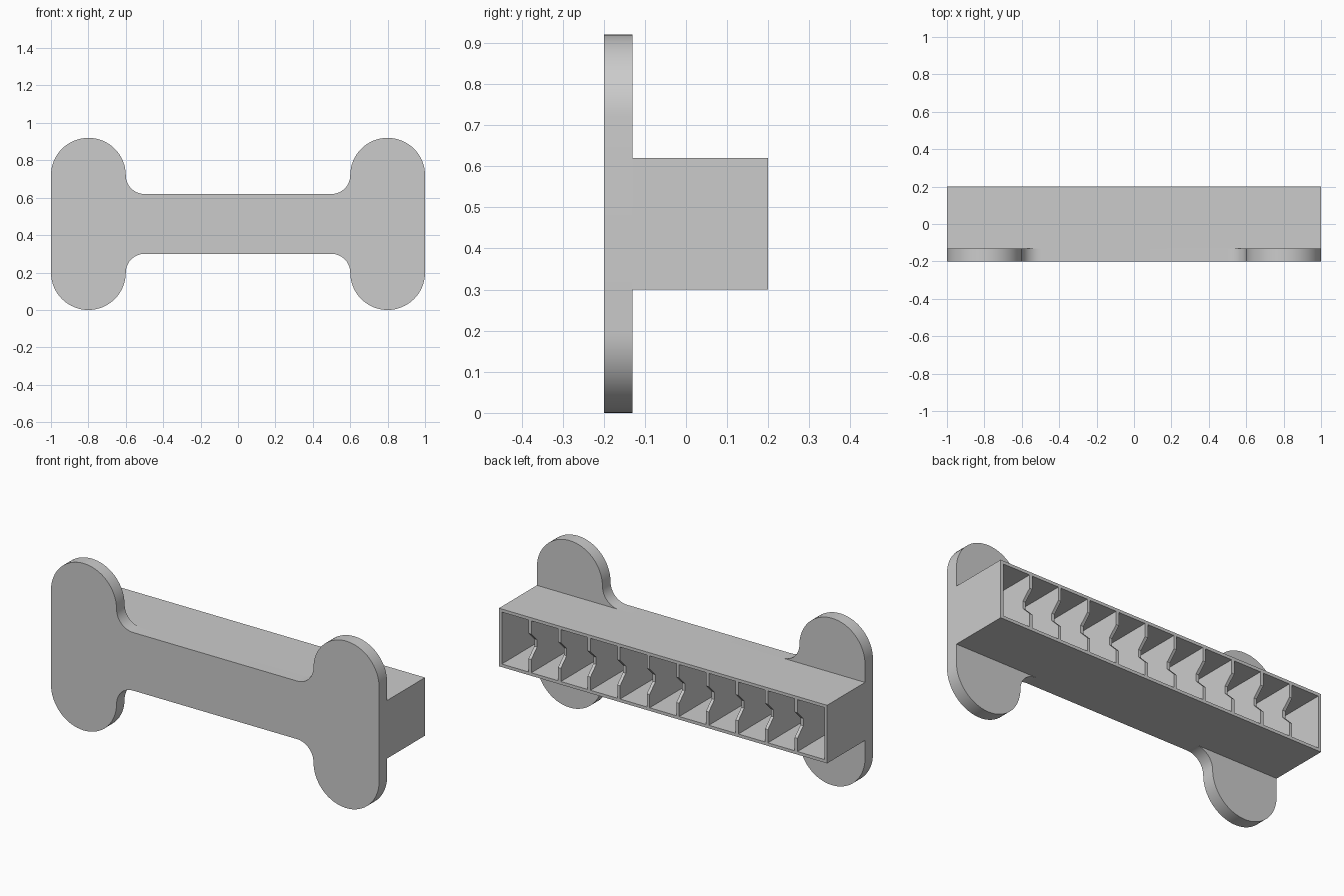
import bpy
import bmesh
from math import cos, sin, radians
from mathutils import Vector

cube = bpy.data.objects.get("Cube")
if cube:
    bpy.data.objects.remove(cube)

grey = bpy.data.materials.new("plain grey")
grey.use_nodes = True
COLOUR = (0.6, 0.6, 0.6, 1)
grey.diffuse_color = COLOUR
grey.node_tree.nodes["Principled BSDF"].inputs["Base Color"].default_value = COLOUR

# Main dimensions
FRONT, SEAM, BACK = -0.2, -0.13, 0.2
BOTTOM, TOP = 0.30, 0.62
MID = (BOTTOM + TOP) / 2
WALL = 0.017
CELLS = 11


def solid(name, bm, vector):
    """Extrude the flat faces of a bmesh into a closed solid object."""
    geom = bmesh.ops.extrude_face_region(bm, geom=bm.faces[:], use_keep_orig=True)["geom"]
    moved = [v for v in geom if isinstance(v, bmesh.types.BMVert)]
    bmesh.ops.translate(bm, verts=moved, vec=vector)
    bmesh.ops.recalc_face_normals(bm, faces=bm.faces[:])
    mesh = bpy.data.meshes.new(name)
    bm.to_mesh(mesh)
    bm.free()
    mesh.materials.append(grey)
    obj = bpy.data.objects.new(name, mesh)
    bpy.context.collection.objects.link(obj)
    return obj


def prism(name, points, vector):
    bm = bmesh.new()
    bm.faces.new([bm.verts.new(p) for p in points])
    return solid(name, bm, vector)


def arc(cx, cz, r, start, end, steps):
    angles = [radians(start + (end - start) * i / steps) for i in range(steps + 1)]
    return [(cx + r * cos(a), cz + r * sin(a)) for a in angles]


# Front plate: one quarter outline (fillet, then round lobe) mirrored twice
quarter = arc(0.5, 0.26, 0.1, 270, 360, 12) + arc(0.8, 0.26, 0.2, 180, 0, 32)[1:]
right_half = quarter + [(x, -z) for x, z in reversed(quarter)]
outline = right_half + [(-x, z) for x, z in reversed(right_half)]
plate = prism("front_plate", [(x, FRONT, MID + z) for x, z in outline],
              Vector((0, SEAM - FRONT, 0)))
bpy.context.view_layer.objects.active = plate
plate.select_set(True)
bpy.ops.object.shade_smooth_by_angle(angle=radians(30))
plate.select_set(False)

# Rectangular tray frame, open at the back: a ring of four faces, extruded
half = (TOP - BOTTOM) / 2
bm = bmesh.new()
outer, inner = [
    [bm.verts.new((sx * (1 - w), SEAM, MID + sz * (half - w)))
     for sx, sz in ((-1, -1), (1, -1), (1, 1), (-1, 1))]
    for w in (0, WALL)]
for i in range(4):
    j = (i + 1) % 4
    bm.faces.new((outer[i], outer[j], inner[j], inner[i]))
solid("tray_frame", bm, Vector((0, BACK - SEAM, 0)))

# Dividers with a tapered notch in the back edge
side = [(SEAM, half - WALL), (BACK, half - WALL), (BACK, 0.07), (BACK - 0.05, 0.02)]
side += [(y, -z) for y, z in reversed(side)]
pitch = (2 - WALL) / CELLS
for i in range(1, CELLS):
    x = -1 + pitch * i
    prism(f"divider_{i}", [(x, y, MID + z) for y, z in side], Vector((WALL, 0, 0)))
